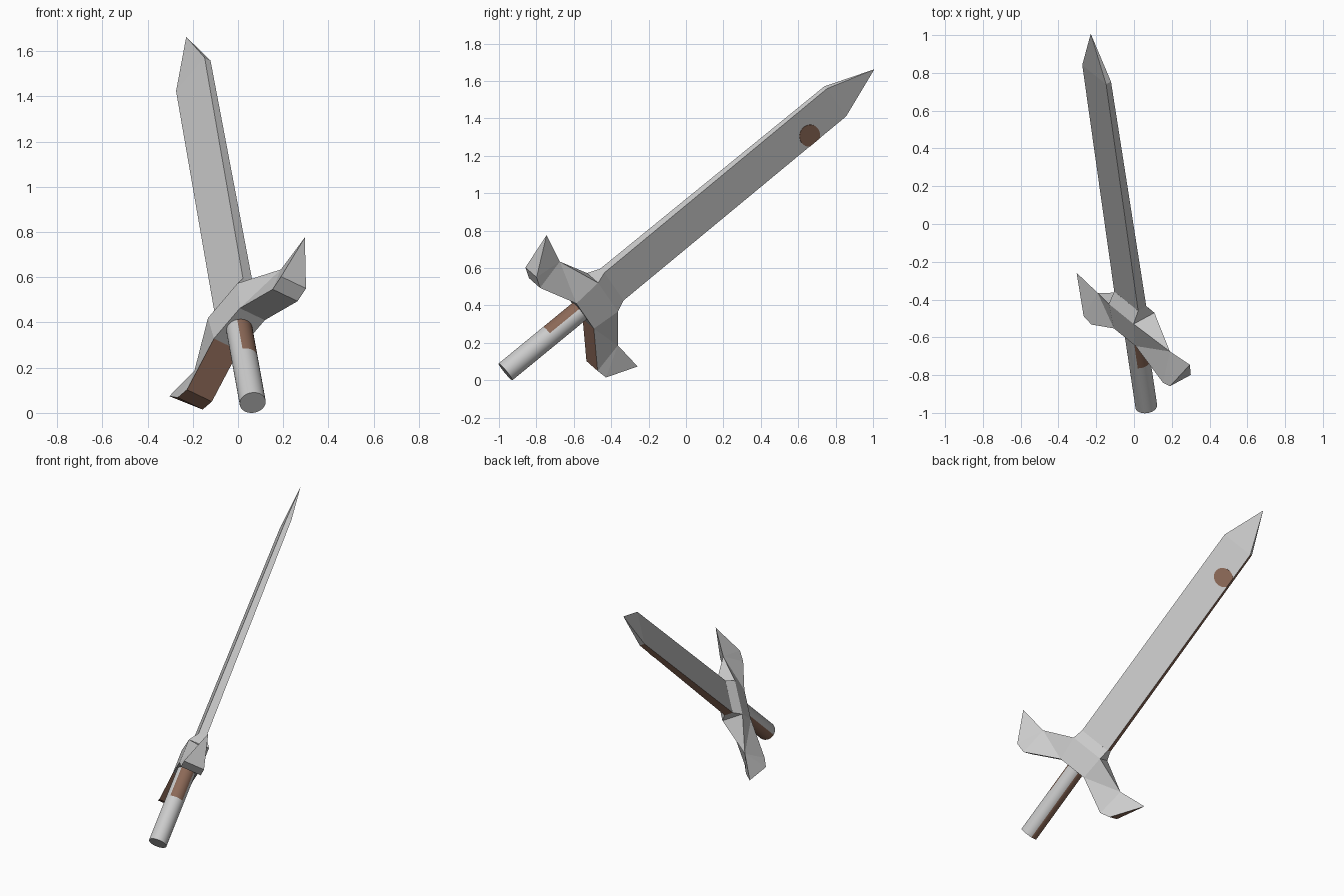
import bpy, bmesh, math
from mathutils import Vector, Matrix

if "Cube" in bpy.data.objects:
    bpy.data.objects.remove(bpy.data.objects["Cube"])

# Sword frame: x = along the guard, y = blade thickness, z = handle to tip
U = Vector((-0.1145, 0.768, 0.630)).normalized()
W = Vector((0.575, -0.47, 0.67))
W = (W - U * W.dot(U)).normalized()
N = U.cross(W)
FRAME = Matrix.Translation((0.065, -0.965, 0.045)) @ Matrix((W, N, U)).transposed().to_4x4()


def material(name, rgb):
    m = bpy.data.materials.new(name)
    m.diffuse_color = (*rgb, 1)
    m.use_nodes = True
    m.node_tree.nodes["Principled BSDF"].inputs["Base Color"].default_value = m.diffuse_color
    return m


STEEL = material("steel_grey", (0.6, 0.6, 0.6))
BROWN = material("worn_brown", (0.26, 0.14, 0.095))


def build(name, verts, faces, brown=lambda f: False):
    """Mesh from vertices and faces in the sword frame; brown(face) picks painted faces."""
    bm = bmesh.new()
    vs = [bm.verts.new(v) for v in verts]
    for f in faces:
        bm.faces.new([vs[i] for i in f])
    bmesh.ops.recalc_face_normals(bm, faces=bm.faces)
    for f in bm.faces:
        f.material_index = int(brown(f))
    bm.transform(FRAME)
    me = bpy.data.meshes.new(name)
    bm.to_mesh(me)
    bm.free()
    me.materials.append(STEEL)
    me.materials.append(BROWN)
    ob = bpy.data.objects.new(name, me)
    bpy.context.collection.objects.link(ob)
    return ob


# Blade: tapering box closing to a point, brown on one narrow edge
HALF_W, BASE, SHOULDER, TIP = 0.11, 0.70, 2.295, 2.568
T0, T1 = 0.027, 0.016


def corners(x, y, z):
    return [(x, y, z), (-x, y, z), (-x, -y, z), (x, -y, z)]


verts = corners(HALF_W, T0, BASE) + corners(HALF_W, T1, SHOULDER) + [(0, 0, TIP)]
faces = [(3, 2, 1, 0)]
for i in range(4):
    j = (i + 1) % 4
    faces += [(i, j, 4 + j, 4 + i), (4 + i, 4 + j, 8)]
build("blade", verts, faces,
      lambda f: f.normal.x < -0.9 and abs(f.normal.z) < 0.2)

# Round brown spot on one blade face, cut off at the edge
spot = []
for k in range(32):
    t = 2 * math.pi * k / 32
    z = 2.074 + 0.058 * math.cos(t)
    x = max(-0.055 + 0.068 * math.sin(t), -HALF_W)
    y = T0 + (T1 - T0) * (z - BASE) / (SHOULDER - BASE)
    spot.append((x, y, z))
top = [(x, y + 0.002, z) for x, y, z in spot]
low = [(x, y - 0.002, z) for x, y, z in spot]
build("blade_spot", top + low,
      [tuple(range(32)), tuple(range(63, 31, -1))]
      + [(k, 32 + k, 32 + (k + 1) % 32, (k + 1) % 32) for k in range(32)],
      lambda f: True)

# Guard: thick centre, arms rising to points, sharp ridge towards the blade
R = 0.068
verts, faces = [], []
for s in (1, -1):
    o = len(verts)
    for x, y, z in [(0.11, T0, 0.74), (0.114, R, 0.675), (0.10, R, 0.515),
                    (0.33, R, 0.402), (0.398, R, 0.419)]:
        verts += [(s * x, y, z), (s * x, -y, z)]
    verts += [(s * 0.333, 0, 0.58), (s * 0.522, 0, 0.603)]
    notch, tip = o + 10, o + 11
    for k in (0, 1):                                   # the two broad sides
        boss, base, inner, outer = (o + i + k for i in (2, 4, 6, 8))
        faces += [(boss, notch, base), (base, notch, inner),
                  (inner, notch, outer), (outer, notch, tip)]
    faces += [(o, o + 1, o + 3, o + 2), (o + 2, o + 3, notch),
              (o + 4, o + 5, o + 7, o + 6), (o + 6, o + 7, o + 9, o + 8),
              (o + 8, o + 9, tip)]
for k in (0, 1):                                       # centre block
    faces += [(k, 2 + k, 14 + k, 12 + k), (2 + k, 4 + k, 16 + k, 14 + k)]
faces += [(0, 1, 13, 12), (4, 5, 17, 16)]
build("guard", verts, faces,
      lambda f: abs(f.normal.y) < 0.05 and f.calc_center_median().x < -0.05
      and f.calc_center_median().z < 0.5)

# Handle: round rod, brown along one side and on a short patch opposite
SIDES, RAD = 32, 0.058
levels = (0.0, 0.31, 0.56)
verts = [(RAD * math.cos(2 * math.pi * (k + 0.5) / SIDES - math.pi / SIDES),
          RAD * math.sin(2 * math.pi * (k + 0.5) / SIDES - math.pi / SIDES), z)
         for z in levels for k in range(SIDES)]
faces = [tuple(range(SIDES)), tuple(range(2 * SIDES, 3 * SIDES))]
for r in (0, SIDES):
    for k in range(SIDES):
        j = (k + 1) % SIDES
        faces.append((r + k, r + j, r + SIDES + j, r + SIDES + k))
handle = build("handle", verts, faces,
               lambda f: f.normal.x < -0.71
               or (f.normal.x > 0.71 and f.calc_center_median().z > 0.31))
bpy.context.view_layer.objects.active = handle
handle.select_set(True)
bpy.ops.object.shade_smooth_by_angle(angle=math.radians(35))
